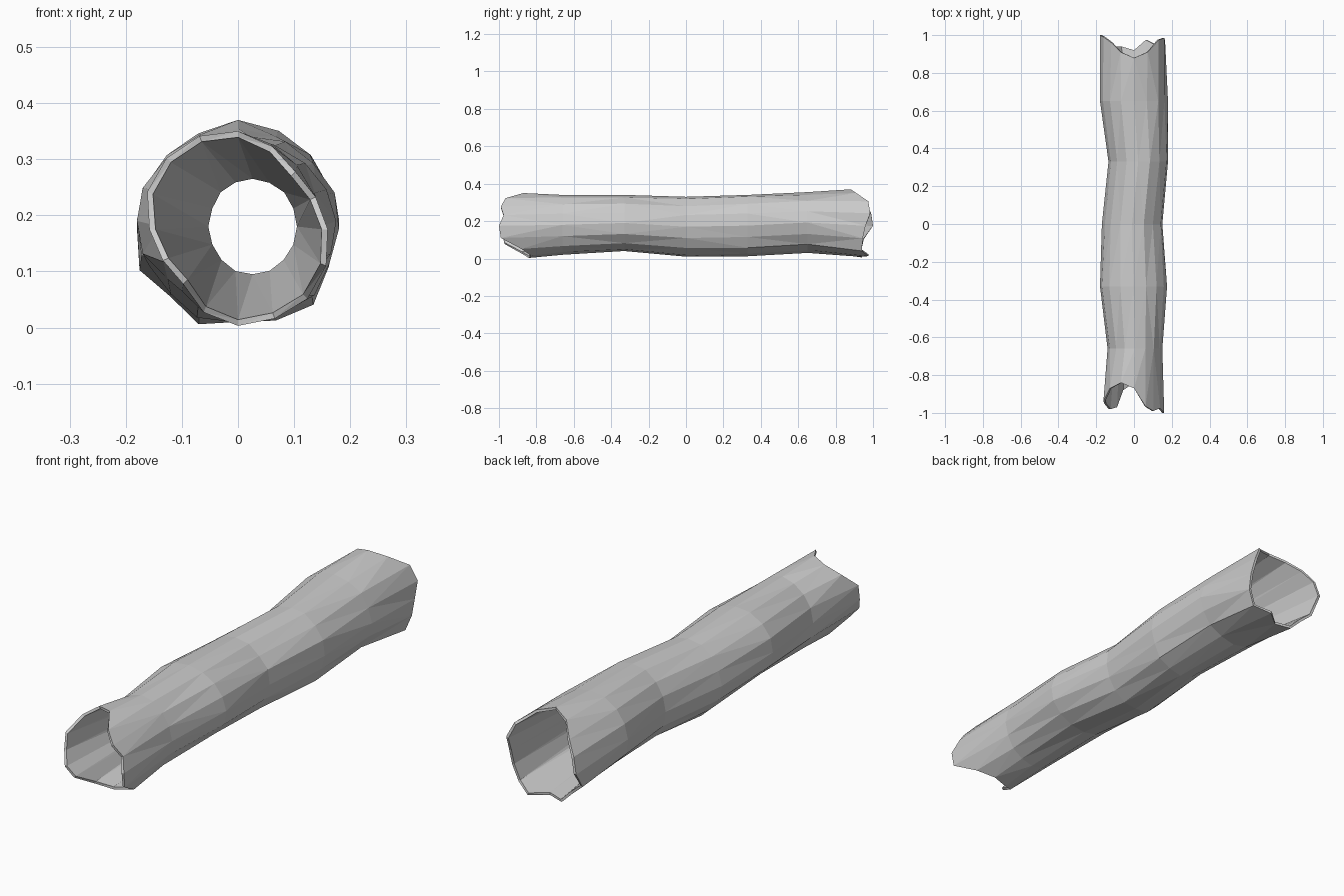
import bpy, bmesh, math, random

if "Cube" in bpy.data.objects:
    bpy.data.objects.remove(bpy.data.objects["Cube"])

random.seed(4)
N = 16
CZ = 0.175

# jagged ends: radius and y for each of the 16 sides, counter-clockwise from +x
front_r = [.16, .15, .145, .16, .175, .18, .18, .175, .158, .145, .138, .16, .172, .172, .175, .17]
front_y = [-1, -.975, -.99, -.965, -.87, -.84, -.87, -.935, -.95, -.98, -.97, -.88, -.84, -.83, -.88, -.99]
back_r = [.165, .175, .185, .19, .195, .185, .17, .175, .18, .19, .17, .183, .165, .176, .19, .175]
back_y = [.96, .985, .975, .91, .88, .91, .96, .99, 1, .95, .94, .94, .92, .975, .94, .945]

# rings along the trunk: y, x min, x max, z min, z max
trunk = [(-.66, -.14, .15, .02, .34), (-.33, -.18, .175, .04, .34), (0, -.17, .15, .01, .33),
         (.33, -.135, .18, .012, .34), (.65, -.18, .18, .03, .355)]


def angle(k):
    return 2 * math.pi * k / N


def end_ring(bm, radii, ys, inset=0.0):
    return [bm.verts.new(((r - inset) * math.cos(angle(k)), y, CZ + (r - inset) * math.sin(angle(k))))
            for k, (r, y) in enumerate(zip(radii, ys))]


def oval_ring(bm, y, x0, x1, z0, z1, jitter):
    ring = []
    for k in range(N):
        s = 1 if k % 4 == 0 else 1 + random.uniform(-jitter, jitter)
        ring.append(bm.verts.new(((x0 + x1) / 2 + s * (x1 - x0) / 2 * math.cos(angle(k)), y,
                                  (z0 + z1) / 2 + s * (z1 - z0) / 2 * math.sin(angle(k)))))
    return ring


bm = bmesh.new()
# bark, front to back
rings = [end_ring(bm, front_r, front_y)]
rings += [oval_ring(bm, *t, 0.035) for t in trunk]
rings.append(end_ring(bm, back_r, back_y))
# hollow core, back to front, narrowing in the middle
rings.append(end_ring(bm, back_r, back_y, 0.011))
rings.append(oval_ring(bm, 0, -.053, .105, .095, .265, 0.02))
rings.append(end_ring(bm, front_r, front_y, 0.011))

for i, a in enumerate(rings):
    b = rings[(i + 1) % len(rings)]
    for k in range(N):
        j = (k + 1) % N
        bm.faces.new((a[k], a[j], b[j], b[k]))
bmesh.ops.triangulate(bm, faces=bm.faces[:])
bmesh.ops.recalc_face_normals(bm, faces=bm.faces[:])

mesh = bpy.data.meshes.new("hollow_log")
bm.to_mesh(mesh)
bm.free()
log = bpy.data.objects.new("hollow_log", mesh)
bpy.context.collection.objects.link(log)
